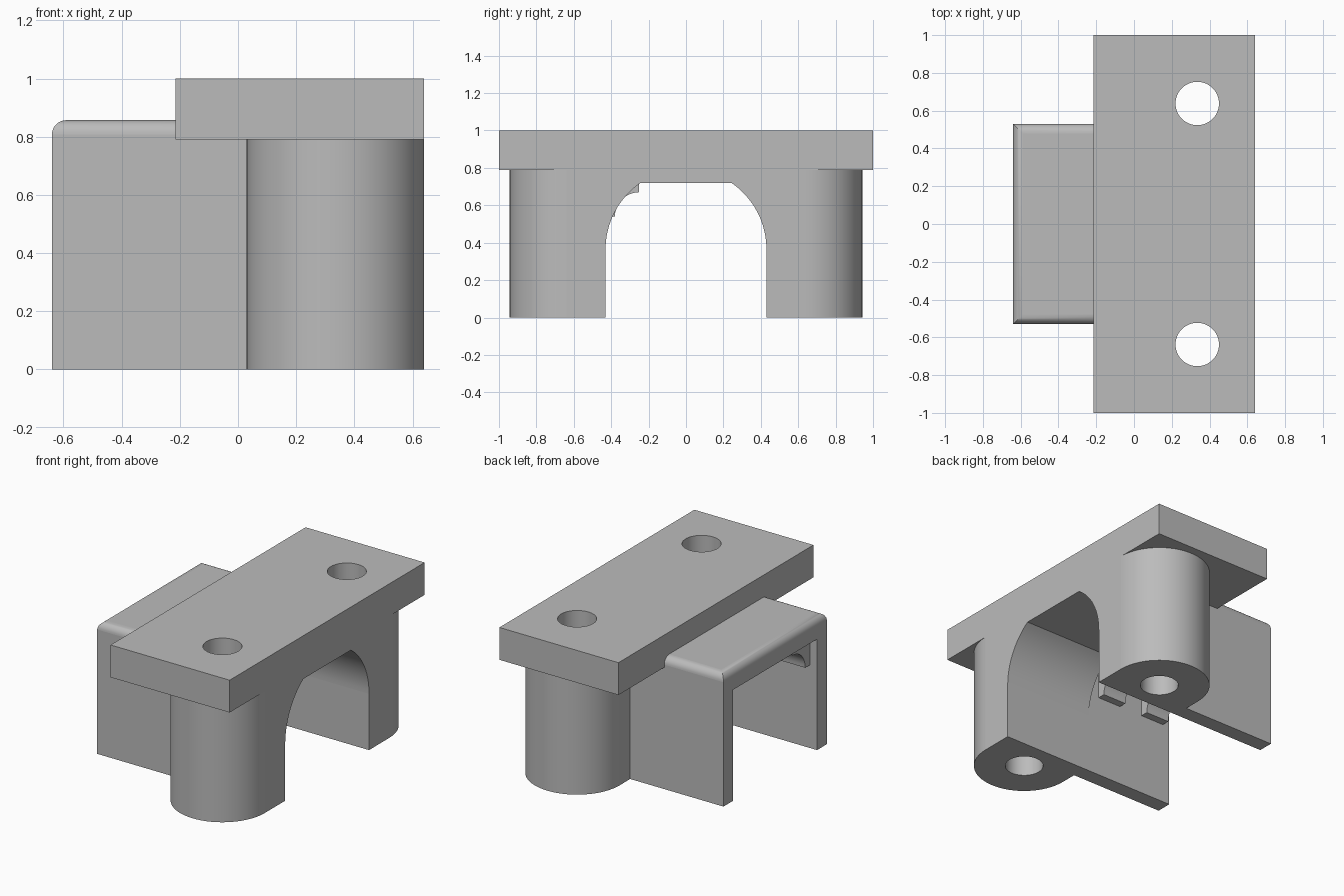
import bpy
import bmesh
from math import pi, cos, sin, sqrt, radians

cube = bpy.data.objects.get("Cube")
if cube:
    bpy.data.objects.remove(cube, do_unlink=True)

grey = bpy.data.materials.new("plain grey")
grey.use_nodes = True
COLOUR = (0.5, 0.5, 0.5, 1)
grey.diffuse_color = COLOUR
grey.node_tree.nodes["Principled BSDF"].inputs["Base Color"].default_value = COLOUR


def finish(name, bm):
    bmesh.ops.recalc_face_normals(bm, faces=bm.faces)
    mesh = bpy.data.meshes.new(name)
    bm.to_mesh(mesh)
    bm.free()
    obj = bpy.data.objects.new(name, mesh)
    bpy.context.collection.objects.link(obj)
    mesh.materials.append(grey)
    return obj


def prism(name, points, axis, lo, hi):
    """Extrude a profile along x (points are y, z) or along z (points are x, y)."""
    bm = bmesh.new()
    place = (lambda a, b: (lo, a, b)) if axis == "x" else (lambda a, b: (a, b, lo))
    face = bm.faces.new([bm.verts.new(place(a, b)) for a, b in points])
    top = bmesh.ops.extrude_face_region(bm, geom=[face])["geom"]
    step = (hi - lo, 0, 0) if axis == "x" else (0, 0, hi - lo)
    bmesh.ops.translate(bm, vec=step,
                        verts=[v for v in top if isinstance(v, bmesh.types.BMVert)])
    return finish(name, bm)


def rect(a0, a1, b0, b1):
    return [(a0, b0), (a1, b0), (a1, b1), (a0, b1)]


def arc(a, b, r, start, end, n):
    return [(a + r * cos(start + (end - start) * i / n),
             b + r * sin(start + (end - start) * i / n)) for i in range(n + 1)]


def combine(base, tool, operation):
    mod = base.modifiers.new(tool.name, "BOOLEAN")
    mod.object, mod.operation, mod.solver = tool, operation, "EXACT"
    bpy.context.view_layer.objects.active = base
    bpy.ops.object.modifier_apply(modifier=mod.name)
    bpy.data.objects.remove(tool, do_unlink=True)


BACK, FRONT = -0.64, 0.64
WALL, INNER, CEILING = 0.53, 0.43, 0.72
BOSS_X, BOSS_Y, BOSS_R = 0.335, 0.638, 0.305

# Hood with rounded top edges
bracket = prism("bracket_body", rect(BACK, FRONT, -WALL, WALL), "z", 0, 0.857)
bm = bmesh.new()
bm.from_mesh(bracket.data)
rounded = [e for e in bm.edges
           if all(v.co.z > 0.8 for v in e.verts)
           and not all(v.co.x > 0 for v in e.verts)]
bmesh.ops.bevel(bm, geom=rounded, offset=0.05, segments=8, profile=0.5, affect="EDGES")
bm.to_mesh(bracket.data)
bm.free()

# Screw pillars: half-round outside, square against the hood
for side in (-1, 1):
    profile = [(BOSS_X + BOSS_R, 0.48)]
    profile += arc(BOSS_X, BOSS_Y, BOSS_R + 0.0, 0, pi, 32)
    profile += [(BOSS_X - BOSS_R, 0.48)]
    pillar = prism("pillar", [(x, side * y) for x, y in profile], "z", 0, 0.85)
    combine(bracket, pillar, "UNION")

# Top mounting plate
combine(bracket, prism("plate", rect(-0.215, FRONT, -1, 1), "z", 0.79, 1), "UNION")

# Square cavity at the back, flat-topped arch through the front
combine(bracket, prism("cavity", rect(-INNER, INNER, -0.1, CEILING), "x", -0.8, 0.0),
        "DIFFERENCE")
spring = 0.365
flat = sqrt(INNER ** 2 - (CEILING - spring) ** 2)
lean = math_angle = pi / 2 - (pi / 2 - 0) + 0
from math import atan2
lean = atan2(CEILING - spring, flat)
arch = [(-INNER, -0.1), (INNER, -0.1)]
arch += arc(0, spring, INNER, 0, lean, 16) + arc(0, spring, INNER, pi - lean, pi, 16)
combine(bracket, prism("arch", arch, "x", -0.05, 0.8), "DIFFERENCE")

# Screw holes
for side in (-1, 1):
    hole = arc(BOSS_X, side * BOSS_Y, 0.115, 0, 2 * pi, 48)[:-1]
    combine(bracket, prism("hole", hole, "z", -0.1, 1.1), "DIFFERENCE")

# Two hollow-fronted ribs in the upper corner of the cavity
rib_profile = [(-0.45, 0.54), (-0.45, 0.74), (-0.25, 0.74)]
rib_profile += arc(-0.25, 0.54, 0.13, pi / 2, pi, 10)
for x in (-0.59, -0.25):
    combine(bracket, prism("rib", rib_profile, "x", x, x + 0.17), "UNION")

# Smooth the curved faces, keep the flat ones flat
bpy.ops.object.select_all(action="DESELECT")
bracket.select_set(True)
bpy.context.view_layer.objects.active = bracket
bpy.ops.object.shade_smooth_by_angle(angle=radians(30))
for face in bracket.data.polygons:
    if max(abs(c) for c in face.normal) > 0.9999:
        face.use_smooth = False
